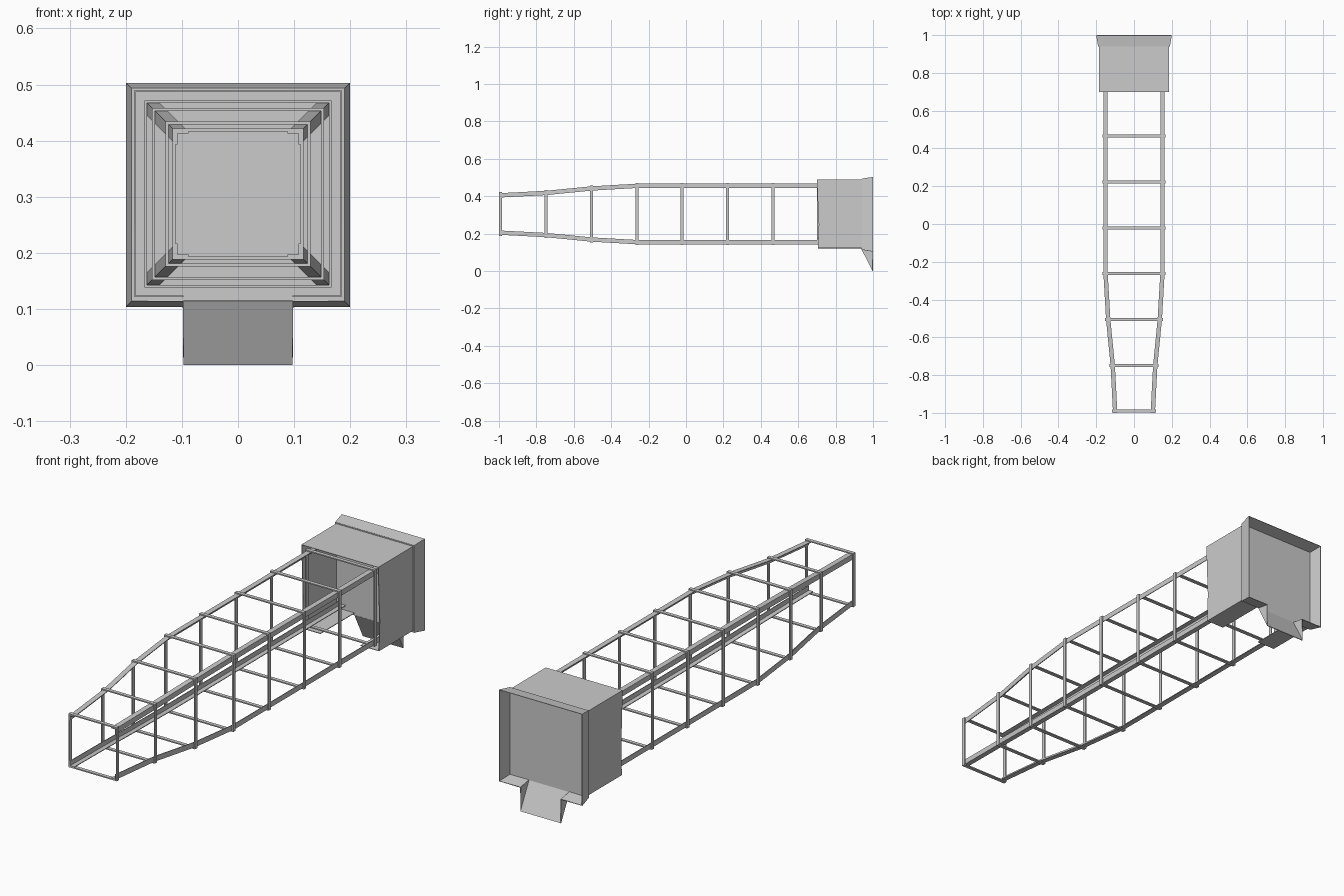
import bpy, bmesh

if "Cube" in bpy.data.objects:
    bpy.data.objects.remove(bpy.data.objects["Cube"])

ZC = 0.305            # height of the frame's axis
# (y, half width) stations along the tapering frame
PATH = [(-1.0, 0.111), (-0.75, 0.124), (-0.505, 0.148), (-0.262, 0.162), (0.94, 0.162)]


def half_width(y):
    for (y0, h0), (y1, h1) in zip(PATH, PATH[1:]):
        if y <= y1:
            return h0 + (h1 - h0) * (y - y0) / (y1 - y0)
    return PATH[-1][1]


def mesh_object(name, polys, thickness=0.0):
    """Flat polygons as one object, optionally thickened into sheet metal."""
    bm = bmesh.new()
    for poly in polys:
        bm.faces.new([bm.verts.new(p) for p in poly])
    bmesh.ops.remove_doubles(bm, verts=bm.verts, dist=1e-5)
    bmesh.ops.recalc_face_normals(bm, faces=bm.faces)
    me = bpy.data.meshes.new(name)
    bm.to_mesh(me)
    bm.free()
    ob = bpy.data.objects.new(name, me)
    bpy.context.collection.objects.link(ob)
    if thickness:
        mod = ob.modifiers.new("sheet", 'SOLIDIFY')
        mod.thickness = thickness
        mod.offset = 0
    return ob


def box(name, centre, size):
    bpy.ops.mesh.primitive_cube_add(size=1, location=centre)
    ob = bpy.context.object
    ob.name = name
    ob.scale = size
    return ob


# four angle-iron corner rails
LEG, T = 0.023, 0.003
PROFILE = [(0, 0), (LEG, 0), (LEG, T), (T, T), (T, LEG), (0, LEG)]
for sx, side in ((-1, "left"), (1, "right")):
    for sz, level in ((-1, "lower"), (1, "upper")):
        rings = [[(sx * (h - a), y, ZC + sz * (h - b)) for a, b in PROFILE] for y, h in PATH]
        polys = [rings[0], rings[-1]]
        for r0, r1 in zip(rings, rings[1:]):
            for i in range(6):
                j = (i + 1) % 6
                polys.append([r0[i], r0[j], r1[j], r1[i]])
        mesh_object(f"{level}_{side}_rail", polys)

# flat strap rings around the rails
W, ST = 0.016, 0.005
for i in range(8):
    y = -0.991 + i * 0.2427
    h = half_width(y) + ST / 2
    for s in (-1, 1):
        box(f"cross_strap_{i}", (0, y, ZC + s * h), (2 * h + ST, W, ST))
        box(f"upright_strap_{i}", (s * h, y, ZC), (ST, W, 2 * h + ST))

# sheet housing: roof, two sides and a floor with a central slot
X, Y0, Y1, ZB, ZT, SLOT = 0.184, 0.70, 0.94, 0.123, 0.488, 0.097
housing = [[(-X, Y0, ZT), (X, Y0, ZT), (X, Y1, ZT), (-X, Y1, ZT)]]
for s in (-1, 1):
    housing.append([(s * X, Y0, ZT), (s * X, Y1, ZT), (s * X, Y1, ZB),
                    (s * X, Y0 + 0.005, ZB), (s * X, Y0 + 0.01, 0.25), (s * X, Y0 + 0.005, 0.36)])
    housing.append([(s * X, Y0 + 0.005, ZB), (s * SLOT, Y0 + 0.005, ZB),
                    (s * SLOT, Y1, ZB), (s * X, Y1, ZB)])
mesh_object("housing", housing, 0.003)

# back panel with flared rim
A, B = 0.189, 0.199                    # rim half widths, inner and outer
LO_A, LO_B, HI_A, HI_B = 0.115, 0.105, 0.493, 0.502
Y2 = 0.999
mesh_object("back_panel", [[(-A, Y1, HI_A), (A, Y1, HI_A), (A, Y1, LO_A), (-A, Y1, LO_A)]], 0.003)
rim = [[(-A, Y1, HI_A), (A, Y1, HI_A), (B, Y2, HI_B), (-B, Y2, HI_B)]]
for s in (-1, 1):
    rim.append([(s * A, Y1, HI_A), (s * A, Y1, LO_A), (s * B, Y2, LO_B), (s * B, Y2, HI_B)])
    rim.append([(s * A, Y1, LO_A), (s * SLOT, Y1, LO_A), (s * SLOT, Y2, LO_B), (s * B, Y2, LO_B)])
mesh_object("flared_rim", rim, 0.003)

# sloping scoop that hangs below the panel
scoop = [[(-SLOT, Y1, LO_A), (SLOT, Y1, LO_A), (SLOT, Y2, 0.001), (-SLOT, Y2, 0.001)]]
for s in (-1, 1):
    scoop.append([(s * SLOT, Y1, LO_A), (s * SLOT, Y2, LO_B), (s * SLOT, Y2, 0.001)])
mesh_object("scoop", scoop, 0.003)
